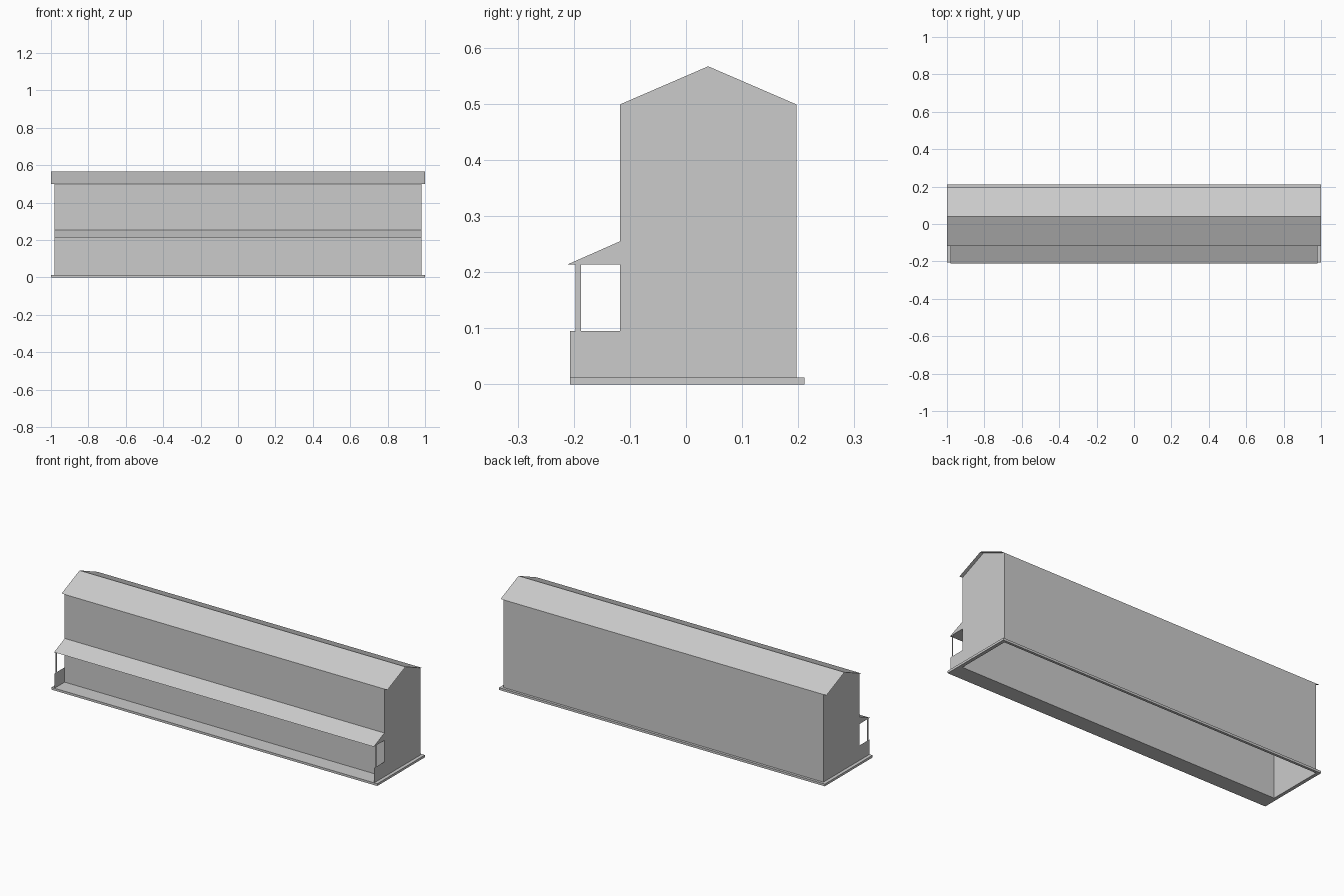
import bpy, bmesh

cube = bpy.data.objects.get("Cube")
if cube:
    bpy.data.objects.remove(cube, do_unlink=True)

GREY = (0.6, 0.6, 0.6, 1.0)
mat = bpy.data.materials.new("plain grey")
mat.diffuse_color = GREY
mat.use_nodes = True
mat.node_tree.nodes["Principled BSDF"].inputs["Base Color"].default_value = GREY

END = 0.981                  # half length of the walls
ROOF_END = 1.0               # half length of roof and base
FRONT, BACK = -0.118, 0.197  # wall faces in y
RIDGE_Y = (FRONT + BACK) / 2
BASE, EAVE, RIDGE = 0.0125, 0.499, 0.567
PORCH = -0.207               # front edge of the porch
RAIL, BEAM = 0.095, 0.214    # parapet top and canopy underside


def finish(name, bm):
    mesh = bpy.data.meshes.new(name)
    bm.to_mesh(mesh)
    bm.free()
    mesh.materials.append(mat)
    obj = bpy.data.objects.new(name, mesh)
    bpy.context.collection.objects.link(obj)
    return obj


def sweep(name, profile, half, closed=False, caps=False, skip=()):
    """Run a (y, z) profile along x; skip leaves out chosen sides."""
    bm = bmesh.new()
    a = [bm.verts.new((-half, y, z)) for y, z in profile]
    b = [bm.verts.new((half, y, z)) for y, z in profile]
    n = len(profile)
    for i in range(n if closed else n - 1):
        if i not in skip:
            j = (i + 1) % n
            bm.faces.new((a[i], a[j], b[j], b[i]))
    if caps:
        bm.faces.new(a[::-1])
        bm.faces.new(b)
    bmesh.ops.recalc_face_normals(bm, faces=bm.faces)
    return finish(name, bm)


def end_plate(name, y0, y1, z0, z1):
    """Flat upright panel at the model's left end, mirrored to the right."""
    bm = bmesh.new()
    bm.faces.new([bm.verts.new((END, y, z)) for y, z in
                  ((y0, z0), (y1, z0), (y1, z1), (y0, z1))])
    obj = finish(name, bm)
    obj.modifiers.new("both ends", "MIRROR")
    return obj


# Base: a slab open beneath the building, wide in front for the porch floor
bm = bmesh.new()
xs, ys = (-ROOF_END, -END, END, ROOF_END), (PORCH, FRONT, BACK, 0.211)
grid = [[bm.verts.new((x, y, BASE)) for y in ys] for x in xs]
for i in range(3):
    for j in range(3):
        if (i, j) != (1, 1):
            bm.faces.new((grid[i][j], grid[i + 1][j], grid[i + 1][j + 1], grid[i][j + 1]))
base = finish("base_slab", bm)
thick = base.modifiers.new("thickness", "SOLIDIFY")
thick.thickness, thick.offset = BASE, -1

# Walls with gabled ends, open at the bottom and under the roof
sweep("building_walls",
      [(FRONT, BASE), (BACK, BASE), (BACK, EAVE), (RIDGE_Y, RIDGE), (FRONT, EAVE)],
      END, closed=True, caps=True, skip=(0, 2, 3))

# Thin pitched roof, overhanging the gable ends
sweep("main_roof", [(BACK, EAVE), (RIDGE_Y, RIDGE), (FRONT, EAVE)], ROOF_END)

# Porch canopy: wedge against the front wall
sweep("porch_canopy", [(-0.211, BEAM), (FRONT, BEAM), (FRONT, 0.255)],
      END, closed=True, caps=True, skip=(1,))

# Porch ends: low parapet and slim post
end_plate("porch_parapet", PORCH, FRONT, BASE, RAIL)
end_plate("porch_post", -0.197, -0.1875, RAIL, BEAM)
